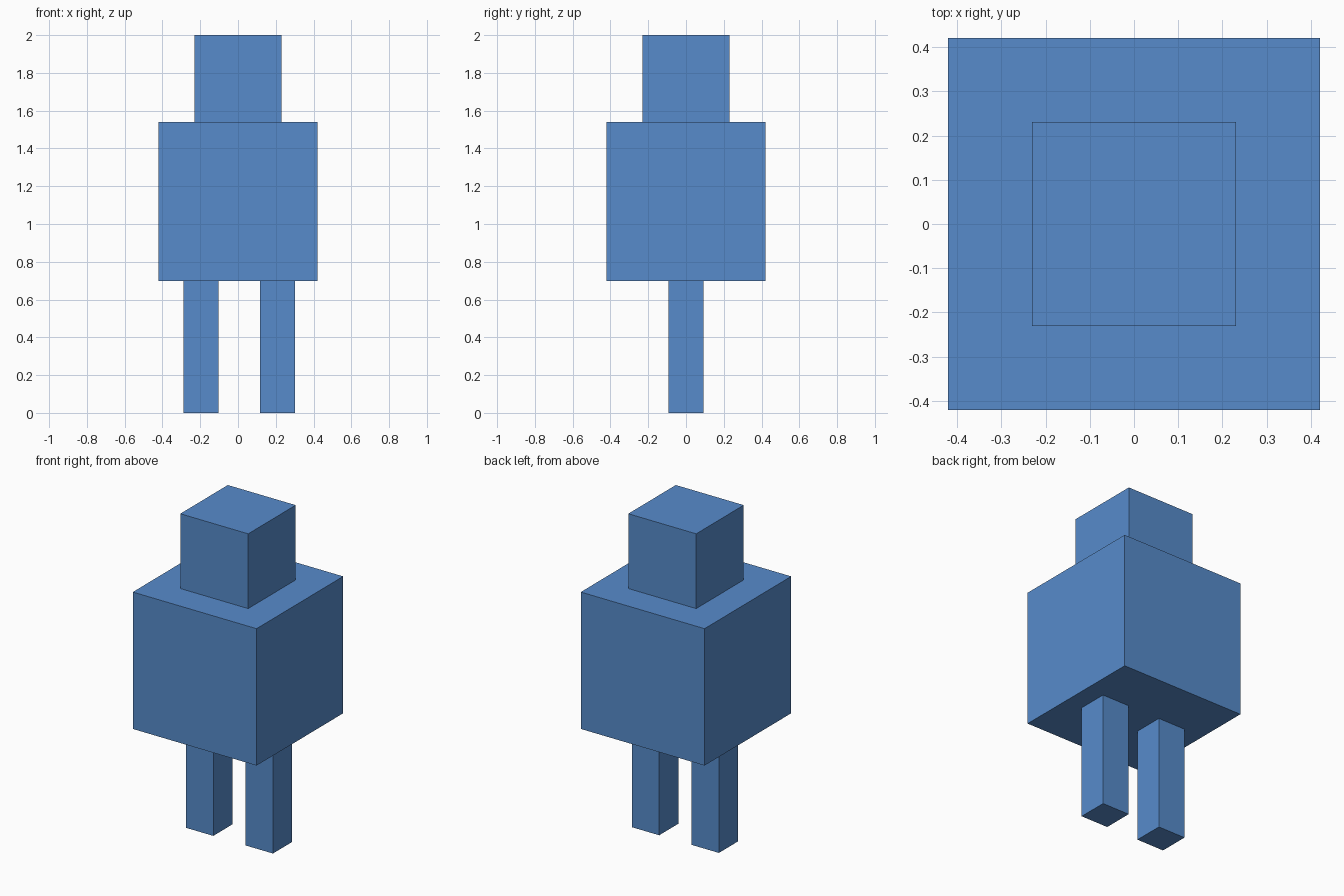
import bpy

if "Cube" in bpy.data.objects:
    bpy.data.objects.remove(bpy.data.objects["Cube"])

blue = bpy.data.materials.new("blue")
blue.diffuse_color = (0.095, 0.26, 0.6, 1.0)
blue.use_nodes = True
blue.node_tree.nodes["Principled BSDF"].inputs["Base Color"].default_value = blue.diffuse_color


def box(name, x, width, z0, z1):
    """Square-footed box centred on y = 0, spanning z0 to z1."""
    bpy.ops.mesh.primitive_cube_add(size=1, location=(x, 0, (z0 + z1) / 2))
    obj = bpy.context.object
    obj.name = name
    obj.scale = (width, width, z1 - z0)
    bpy.ops.object.transform_apply(location=False, rotation=False, scale=True)
    obj.data.materials.append(blue)


HIP, NECK, TOP = 0.698, 1.54, 2.0

# Legs, standing slightly off symmetry
for name, x in (("left_leg", -0.196), ("right_leg", 0.21)):
    box(name, x, 0.186, 0, HIP)

# Torso and head
box("torso", 0, 0.842, HIP, NECK)
box("head", 0, 0.462, NECK, TOP)
